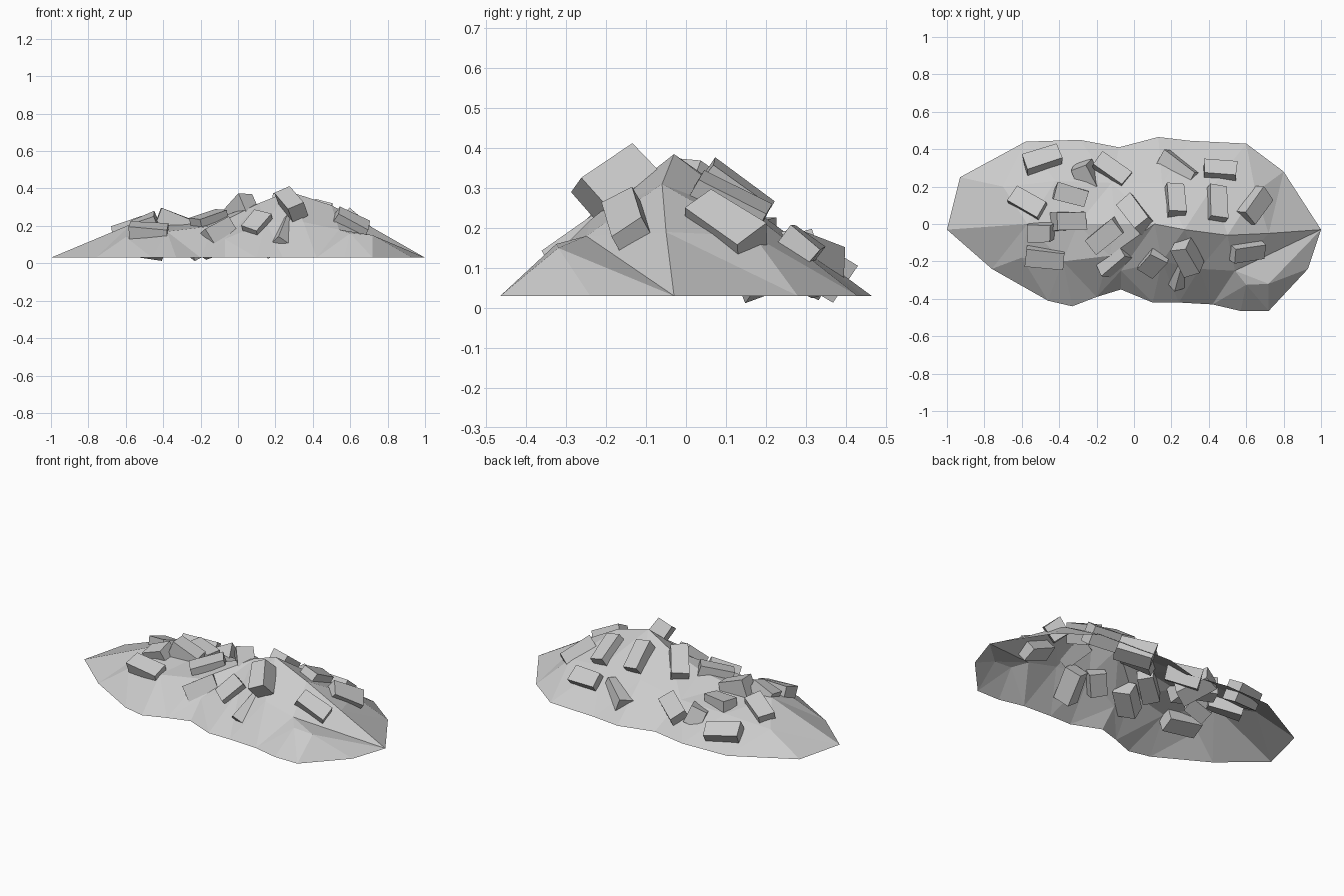
import bpy, bmesh, random
from math import radians, cos, sin
from mathutils import Vector, Matrix
from mathutils.geometry import delaunay_2d_cdt
from mathutils.bvhtree import BVHTree

if "Cube" in bpy.data.objects:
    bpy.data.objects.remove(bpy.data.objects["Cube"])

random.seed(4)
BASE = 0.03

# Mound footprint, counter-clockwise from the left tip
outline = [(-1, -.03), (-.76, -.24), (-.46, -.41), (-.33, -.44), (-.2, -.39), (-.07, -.35),
           (.1, -.42), (.24, -.42), (.42, -.43), (.57, -.465), (.72, -.465), (.93, -.24),
           (1, -.03), (.8, .28), (.6, .43), (.3, .445), (.13, .465), (-.08, .41),
           (-.29, .45), (-.58, .44), (-.93, .25)]
# Crest, back slope and front slope height points
crest = [(-.57, 0, .21), (-.3, 0, .21), (-.1, 0, .245), (.11, 0, .32), (.27, -.03, .385),
         (.5, -.06, .31), (.72, -.05, .19)]
back = [(-.7, .2, .13), (-.42, .23, .16), (-.12, .22, .16), (.15, .22, .21),
        (.42, .2, .21), (.65, .17, .18)]
front = [(-.6, -.18, .14), (-.38, -.2, .17), (-.13, -.17, .2), (-.07, -.25, .13),
         (.15, -.2, .22), (.35, -.24, .22), (.54, -.25, .18), (.6, -.325, .16),
         (.72, -.32, .15)]


def add_object(name, bm):
    mesh = bpy.data.meshes.new(name)
    bm.to_mesh(mesh)
    bm.free()
    bpy.context.collection.objects.link(bpy.data.objects.new(name, mesh))


# Open-bottomed dirt mound, triangulated with the crest kept as an edge line
pts = [(x, y, BASE) for x, y in outline] + crest + back + front
n, c = len(outline), len(crest)
ridge = [0] + list(range(n, n + c)) + [outline.index((1, -.03))]
edges = list(zip(ridge, ridge[1:])) + [(n + c + len(back) + 6, ridge[-1])]
co, _, tris, orig, _, _ = delaunay_2d_cdt(
    [Vector(p[:2]) for p in pts], edges, [list(range(n))], 1, 1e-5)
bm = bmesh.new()
verts = [bm.verts.new((v.x, v.y, pts[o[0]][2])) for v, o in zip(co, orig)]
for t in tris:
    bm.faces.new([verts[i] for i in t])
bm.normal_update()
if sum(f.normal.z for f in bm.faces) < 0:
    bmesh.ops.reverse_faces(bm, faces=bm.faces)
surface = BVHTree.FromBMesh(bm)
add_object("mound", bm)


# Half-buried brick lying on the slope: heading, roll and pitch in degrees
def brick(i, x, y, heading, length, roll, pitch, lift=-.008):
    hit, normal, _, _ = surface.ray_cast(Vector((x, y, 2)), Vector((0, 0, -1)))
    d = Vector((cos(radians(heading)), sin(radians(heading)), 0))
    d = (d - normal * d.dot(normal)).normalized()
    rot = Matrix((d, normal.cross(d), normal)).transposed()
    rot = rot @ Matrix.Rotation(radians(pitch), 3, 'Y') @ Matrix.Rotation(radians(roll), 3, 'X')
    bm = bmesh.new()
    bmesh.ops.create_cube(bm, size=1)
    for v in bm.verts:
        v.co = Vector((v.co.x * length, v.co.y * .095, v.co.z * .105))
        v.co += Vector([random.uniform(-.006, .006) for _ in range(3)])
        v.co = hit + normal * lift + rot @ v.co
        v.co.z = max(v.co.z, 0)
    add_object(f"brick_{i:02d}", bm)


left_bricks = [(-.49, .335, 20, .19, 0, 0, 0), (-.57, .11, -33, .19, 0, 0), (-.34, .16, -15, .17, 15, 8),
               (-.12, .28, -40, .19, 5, 0), (-.24, .25, -60, .2, 40, 42, -.04),
               (-.49, -.04, 0, .13, 5, -20), (-.35, .01, 5, .17, 15, 18, .01),
               (-.48, -.18, -8, .2, 0, 12), (-.15, -.06, 40, .19, 0, 0),
               (-.11, -.2, 50, .17, 35, 0, -.02)]
right_bricks = [(.01, .05, -50, .19, 0, -5, .01), (.1, -.2, 52, .14, 10, -5, -.015),
                (.29, -.15, -74, .175, 5, -4, .035), (.24, -.27, 75, .19, 42, 10, -.04),
                (.6, -.14, -5, .19, 0, 0), (.64, .1, 47, .19, 20, 0, -.01),
                (.44, .1, 80, .19, 0, 0), (.22, .12, 92, .18, 10, 0, -.012),
                (.24, .31, -47, .21, 45, 6, -.025), (.46, .28, -5, .17, 0, 0, -.015)]
for i, b in enumerate(left_bricks + right_bricks, 1):
    brick(i, *b)
